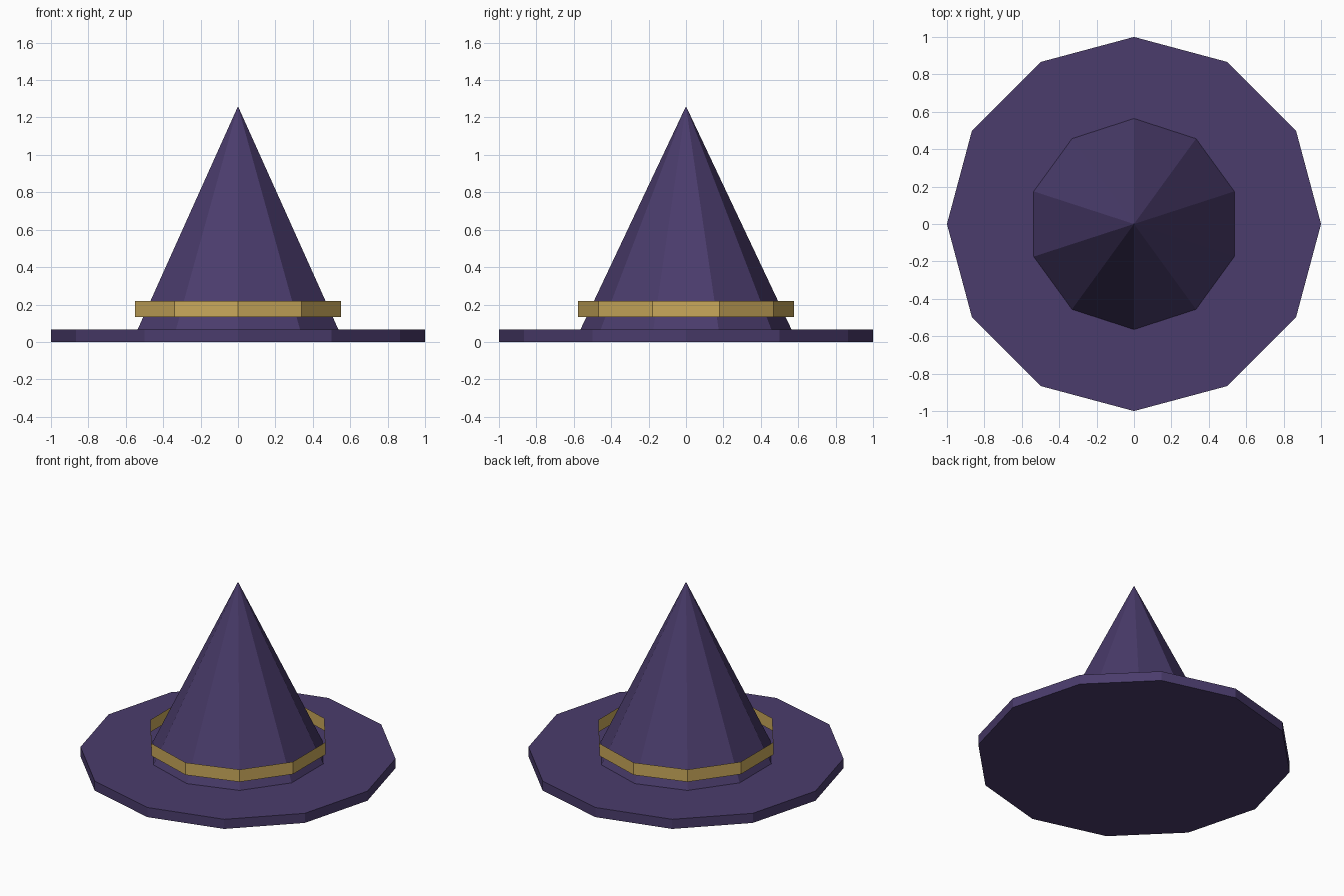
import bpy

cube = bpy.data.objects.get("Cube")
if cube:
    bpy.data.objects.remove(cube, do_unlink=True)


def make_material(name, rgb):
    mat = bpy.data.materials.new(name)
    mat.use_nodes = True
    color = (*rgb, 1.0)
    mat.diffuse_color = color
    mat.node_tree.nodes["Principled BSDF"].inputs["Base Color"].default_value = color
    return mat


def prism(name, mat, sides, bottom_radius, top_radius, z0, z1, cap="NGON"):
    """Flat-sided cone or cylinder between two heights, with a corner on the y axis."""
    bpy.ops.mesh.primitive_cone_add(
        vertices=sides, radius1=bottom_radius, radius2=top_radius,
        depth=z1 - z0, end_fill_type=cap, location=(0, 0, (z0 + z1) / 2))
    obj = bpy.context.object
    obj.name = name
    obj.data.materials.append(mat)
    return obj


purple = make_material("dark purple felt", (0.069, 0.045, 0.15))
gold = make_material("gold ribbon", (0.59, 0.395, 0.105))

# Wide twelve-sided brim
prism("brim", purple, 12, 1.0, 1.0, 0.0, 0.067)

# Ten-sided pointed crown standing on the brim
prism("crown", purple, 10, 0.564, 0.0, 0.067, 1.26)

# Thin open band standing slightly off the crown
prism("hat_band", gold, 10, 0.578, 0.578, 0.133, 0.219, cap="NOTHING")
